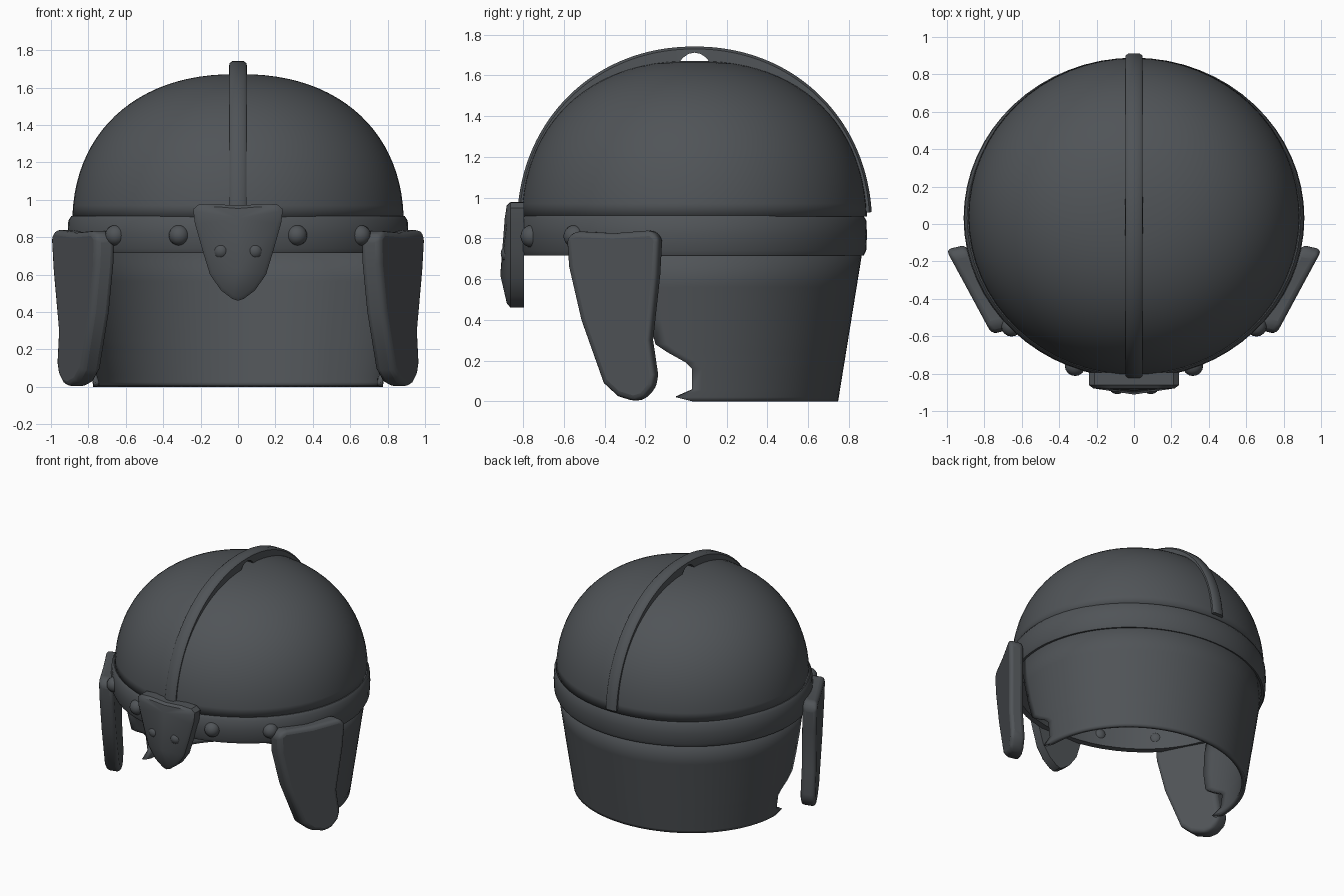
import bpy, bmesh
from math import sin, cos, pi, tau, asin, sqrt, copysign
from mathutils import Vector

cube = bpy.data.objects.get("Cube")
if cube:
    bpy.data.objects.remove(cube, do_unlink=True)

iron = bpy.data.materials.new("dark_iron")
iron.use_nodes = True
colour = (0.08, 0.088, 0.096, 1)
iron.diffuse_color = colour
iron.node_tree.nodes["Principled BSDF"].inputs["Base Color"].default_value = colour


def finish(name, bm, angle=0.7, bevel=0, solid=0):
    bmesh.ops.recalc_face_normals(bm, faces=bm.faces)
    mesh = bpy.data.meshes.new(name)
    bm.to_mesh(mesh)
    bm.free()
    mesh.materials.append(iron)
    ob = bpy.data.objects.new(name, mesh)
    bpy.context.collection.objects.link(ob)
    bpy.ops.object.select_all(action="DESELECT")
    ob.select_set(True)
    bpy.context.view_layer.objects.active = ob
    bpy.ops.object.shade_smooth_by_angle(angle=angle)
    if solid:
        m = ob.modifiers.new("thickness", "SOLIDIFY")
        m.thickness, m.offset = solid, -1
    if bevel:
        m = ob.modifiers.new("rounded_edges", "BEVEL")
        m.width, m.segments = bevel, 3


def loft(name, rows, wrap=False, close=False, cap=False, **kw):
    """Skin a list of point rows; wrap closes each row, close joins last to first."""
    bm = bmesh.new()
    vs = [[bm.verts.new(p) for p in row] for row in rows]
    n = len(vs[0])
    for i in range(len(vs) - (0 if close else 1)):
        a, b = vs[i], vs[(i + 1) % len(vs)]
        for j in range(n if wrap else n - 1):
            k = (j + 1) % n
            bm.faces.new((a[j], a[k], b[k], b[j]))
    if cap:
        bm.faces.new(vs[0])
        bm.faces.new(vs[-1])
    bmesh.ops.remove_doubles(bm, verts=bm.verts, dist=0.0001)
    finish(name, bm, **kw)


def ring(rx, ry, cy, z, n=64):
    return [(rx * cos(tau * i / n), cy + ry * sin(tau * i / n), z) for i in range(n)]


def full(v, p):
    """Signed power, which swells a circle slightly towards a square."""
    return copysign(abs(v) ** p, v)


# Dome, a little fuller than an ellipsoid
rows = []
for k in range(24):
    a = 0.05 + (pi / 2 - 0.05) * k / 23
    r = full(cos(a), 0.89)
    rows.append(ring(0.887 * r, 0.85 * r, 0.04, 0.85 + 0.822 * full(sin(a), 0.89)))
loft("dome", rows, wrap=True, solid=0.03)

# Brow band around the helmet
band = [(-0.05, 0.72), (-0.012, 0.715), (0, 0.74), (0.004, 0.82), (0, 0.89),
        (-0.015, 0.912), (-0.05, 0.912)]
loft("brow_band", [ring(0.907 + d, 0.853 + d, 0.032, z) for d, z in band],
     wrap=True, close=True)

# Crest strip over the top, lifted clear of the dome at the very crown
rows = []
for i in range(97):
    a = 0.07 + (pi - 0.14) * i / 96
    depth = min(0.14, 0.03 + 6 * cos(a) ** 2)

    def arc(x, d):
        return (x, 0.042 + (0.872 - d) * full(cos(a), 0.96),
                0.86 + (0.882 - d) * full(sin(a), 0.96))
    rows.append([arc(-0.048, depth), arc(-0.045, 0.012), arc(-0.03, 0),
                 arc(0.03, 0), arc(0.045, 0.012), arc(0.048, depth)])
loft("crest_strip", rows, wrap=True, cap=True)

# Neck guard: tapered curtain with a cut-away front edge
edge = [(0, 0.03), (0.02, -0.05), (0.055, 0.03), (0.16, 0.03), (0.19, 0.0), (0.24, -0.09),
        (0.28, -0.15), (0.4, -0.18), (0.56, -0.2), (0.74, -0.2)]
rows = []
for z, y0 in edge:
    f = z / 0.74
    rx, ry = 0.775 + 0.105 * f, 0.715 + 0.12 * f
    start = asin((y0 - 0.032) / ry)
    span = pi - 2 * start
    rows.append([(rx * cos(start + span * j / 48), 0.032 + ry * sin(start + span * j / 48), z)
                 for j in range(49)])
loft("neck_guard", rows, solid=0.03)

# Cheek guards: thick slanted plates, each drawn as a side outline
outline = [(-0.59, 0.8), (-0.55, 0.835), (-0.36, 0.825), (-0.17, 0.84), (-0.135, 0.8),
           (-0.145, 0.62), (-0.18, 0.3), (-0.155, 0.13), (-0.165, 0.07), (-0.21, 0.015),
           (-0.26, 0.0), (-0.34, 0.025), (-0.41, 0.09), (-0.52, 0.4), (-0.58, 0.66)]
for side, label in ((1, "left"), (-1, "right")):
    outer = [(side * (1.015 + (y + 0.12) * 0.54 - 0.025 * (1 - z / 0.84)), y, z)
             for y, z in outline]
    inner = [(x - side * 0.105, y + 0.025, z) for x, y, z in outer]
    loft(label + "_cheek_guard", [outer, inner], wrap=True, cap=True, bevel=0.035)

# Nose guard: shield plate rising to a central spine
half = [(0, 0.968), (0.13, 0.978), (0.21, 0.975), (0.24, 0.95), (0.232, 0.88), (0.19, 0.73),
        (0.15, 0.6), (0.09, 0.515), (0.03, 0.47), (0, 0.46)]
shield = half + [(-x, z) for x, z in half[-2:0:-1]]
bm = bmesh.new()
front = [bm.verts.new((x, -0.862, z)) for x, z in shield]
back = [bm.verts.new((x, -0.795, z)) for x, z in shield]
rim = [bm.verts.new((x * 0.9, -0.88, 0.76 + (z - 0.76) * 0.93)) for x, z in shield]
top, low = bm.verts.new((0, -0.89, 0.9)), bm.verts.new((0, -0.912, 0.62))
n = len(shield)
for i in range(n):
    j = (i + 1) % n
    bm.faces.new((front[i], front[j], back[j], back[i]))
    bm.faces.new((front[i], front[j], rim[j], rim[i]))
    # Fan the upper edge to the top of the spine and the rest to its foot
    bm.faces.new((rim[i], rim[j], top if i < 4 or i >= n - 4 else low))
bm.faces.new(back)
bm.faces.new((rim[4], top, low))
bm.faces.new((rim[n - 4], top, low))
finish("nose_guard", bm, angle=0.6)


# Rivets along the band and on the nose guard
def rivet(name, x, y, z, r):
    bm = bmesh.new()
    bmesh.ops.create_uvsphere(bm, u_segments=16, v_segments=10, radius=r)
    bmesh.ops.translate(bm, verts=bm.verts, vec=Vector((x, y, z)))
    finish(name, bm)


for side, label in ((1, "left"), (-1, "right")):
    for x, r, part in ((0.315, 0.055, "inner"), (0.655, 0.055, "outer")):
        y = 0.032 - 0.853 * sqrt(1 - (x / 0.905) ** 2)
        rivet(f"{label}_{part}_band_rivet", side * x, y + 0.01, 0.81, r)
    rivet(label + "_nose_rivet", side * 0.09, -0.865, 0.725, 0.045)
